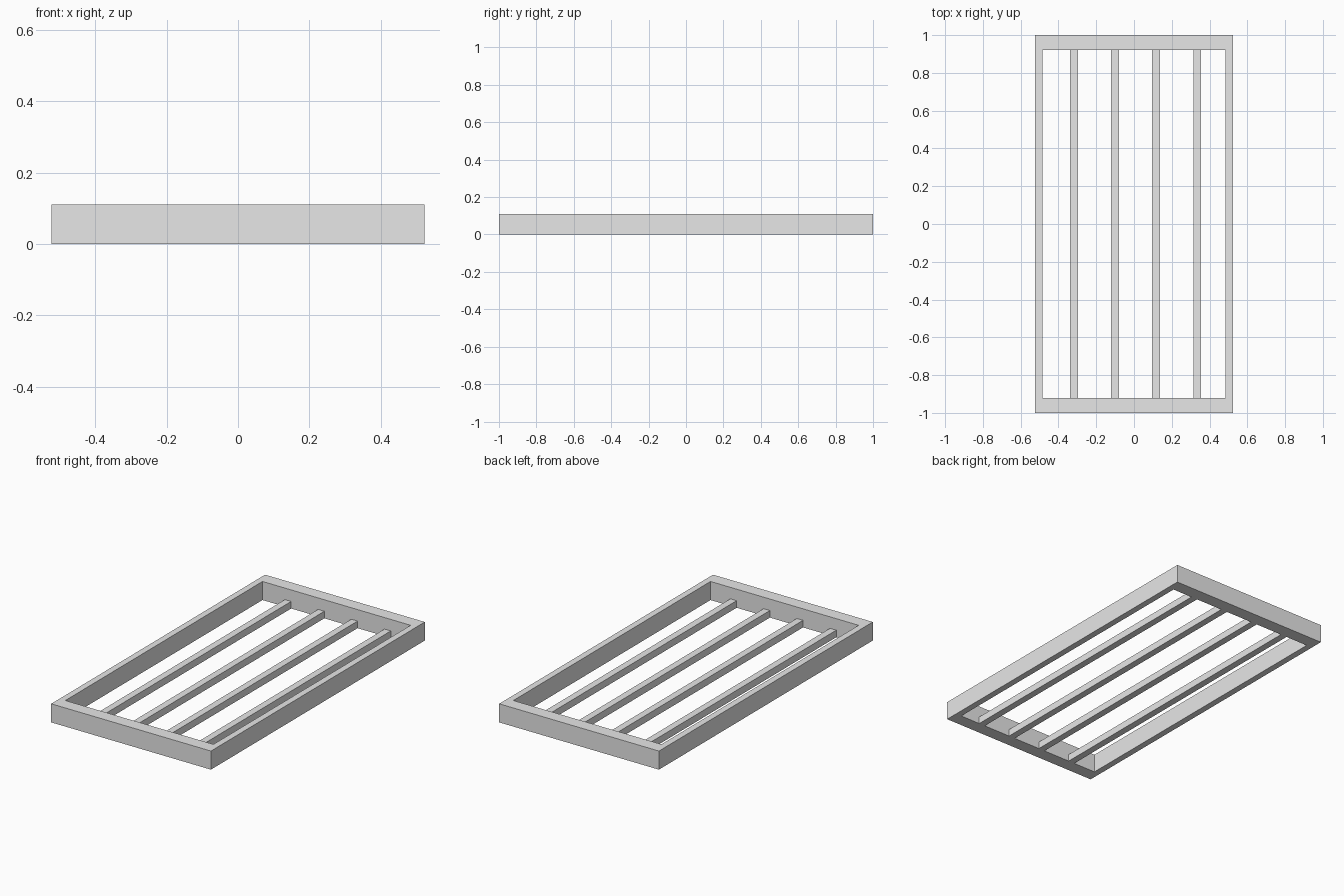
import bpy
import bmesh

default_cube = bpy.data.objects.get("Cube")
if default_cube:
    bpy.data.objects.remove(default_cube, do_unlink=True)

# Overall sizes
HALF_X, HALF_Y, HEIGHT = 0.523, 1.0, 0.11
INNER_X, INNER_Y = 0.485, 0.922
BAR_WIDTH, BAR_HEIGHT = 0.041, 0.042
BAR_COUNT, FIRST_BAR, BAR_STEP = 4, -0.318, 0.2175

grey = bpy.data.materials.new("light_grey")
grey.use_nodes = True
colour = (0.8, 0.8, 0.8, 1.0)
grey.diffuse_color = colour
grey.node_tree.nodes["Principled BSDF"].inputs["Base Color"].default_value = colour


def add_object(name, bm):
    bmesh.ops.recalc_face_normals(bm, faces=bm.faces)
    mesh = bpy.data.meshes.new(name)
    bm.to_mesh(mesh)
    bm.free()
    mesh.materials.append(grey)
    obj = bpy.data.objects.new(name, mesh)
    bpy.context.collection.objects.link(obj)
    return obj


def rectangle(bm, x, y, z):
    return [bm.verts.new((sx * x, sy * y, z))
            for sx, sy in ((-1, -1), (1, -1), (1, 1), (-1, 1))]


# Outer frame: one closed rectangular ring, wide end rails and thin side rails
bm = bmesh.new()
loops = [rectangle(bm, HALF_X, HALF_Y, 0), rectangle(bm, HALF_X, HALF_Y, HEIGHT),
         rectangle(bm, INNER_X, INNER_Y, HEIGHT), rectangle(bm, INNER_X, INNER_Y, 0)]
for k, loop in enumerate(loops):
    following = loops[(k + 1) % 4]
    for i in range(4):
        j = (i + 1) % 4
        bm.faces.new((loop[i], loop[j], following[j], following[i]))
# Join the mitred corners into single flat top and bottom faces
add_object("outer_frame", bm)

# Lengthwise bars, set low between the end rails
for n in range(BAR_COUNT):
    bm = bmesh.new()
    bmesh.ops.create_cube(bm, size=1)
    bmesh.ops.scale(bm, vec=(BAR_WIDTH, 2 * INNER_Y, BAR_HEIGHT), verts=bm.verts)
    bar = add_object(f"lengthwise_bar_{n + 1}", bm)
    bar.location = (FIRST_BAR + n * BAR_STEP, 0, BAR_HEIGHT / 2)
